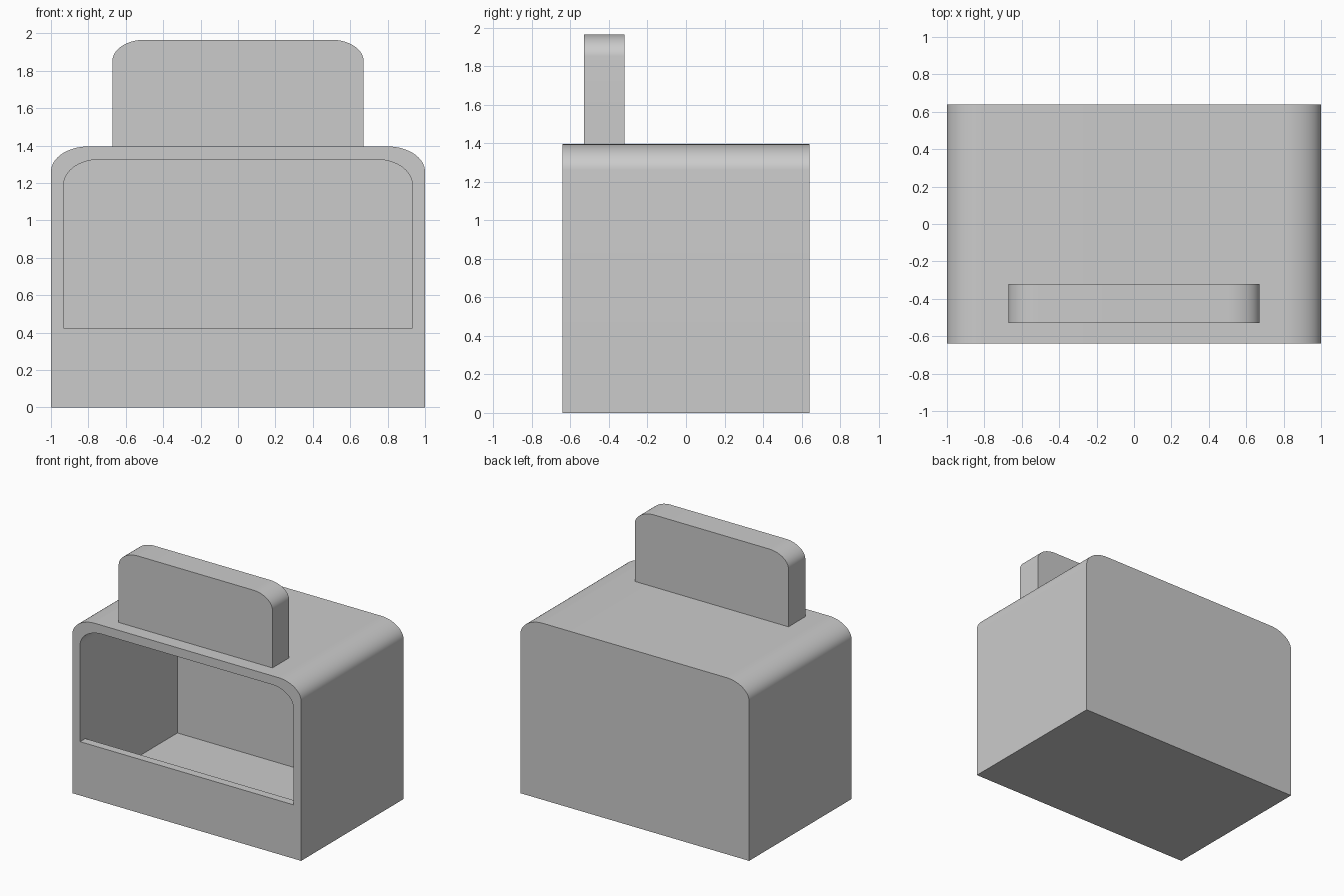
import bpy, bmesh
from math import sin, cos, pi, radians

if "Cube" in bpy.data.objects:
    bpy.data.objects.remove(bpy.data.objects["Cube"])

STEPS = 16


def ring(y, half_w, z0, z_mid, z1, rx, rz):
    """Closed outline at depth y: square bottom, elliptical top corners."""
    arc = [(half_w - rx + rx * cos(t), z1 - rz + rz * sin(t))
           for t in (pi / 2 * i / STEPS for i in range(STEPS + 1))]
    right = [(half_w, z0), (half_w, z_mid)] + arc
    left = [(-x, z) for x, z in reversed(right)]
    return [(x, y, z) for x, z in right + left]


def loft(name, rings):
    """Skin successive outlines, cap both ends, merge shared points."""
    bm = bmesh.new()
    loops = [[bm.verts.new(p) for p in r] for r in rings]
    for a, b in zip(loops, loops[1:]):
        n = len(a)
        for i in range(n):
            j = (i + 1) % n
            bm.faces.new((a[i], a[j], b[j], b[i]))
    bm.faces.new(loops[0])
    bm.faces.new(loops[-1])
    bmesh.ops.remove_doubles(bm, verts=bm.verts, dist=1e-5)
    bmesh.ops.recalc_face_normals(bm, faces=bm.faces)
    mesh = bpy.data.meshes.new(name)
    bm.to_mesh(mesh)
    bm.free()
    obj = bpy.data.objects.new(name, mesh)
    bpy.context.collection.objects.link(obj)
    bpy.ops.object.select_all(action='DESELECT')
    obj.select_set(True)
    bpy.context.view_layer.objects.active = obj
    bpy.ops.object.shade_smooth_by_angle(angle=radians(30))
    return obj


# Hollow housing: outer shell, front opening, then the deeper cavity behind the lip
LIP = 0.425
outer = (1.0, 0.0, LIP, 1.395, 0.2, 0.135)
opening = (0.932, LIP, LIP, 1.325, 0.19, 0.135)
cavity = (0.932, 0.03, LIP, 1.325, 0.19, 0.135)
loft("housing", [
    ring(0.64, *outer),
    ring(-0.64, *outer),
    ring(-0.64, *opening),
    ring(-0.575, *opening),
    ring(-0.575, *cavity),
    ring(0.575, *cavity),
])

# Upright rounded panel on the roof, near the front
panel = (0.672, 1.385, 1.6, 1.965, 0.17, 0.115)
loft("top_panel", [ring(-0.32, *panel), ring(-0.53, *panel)])
